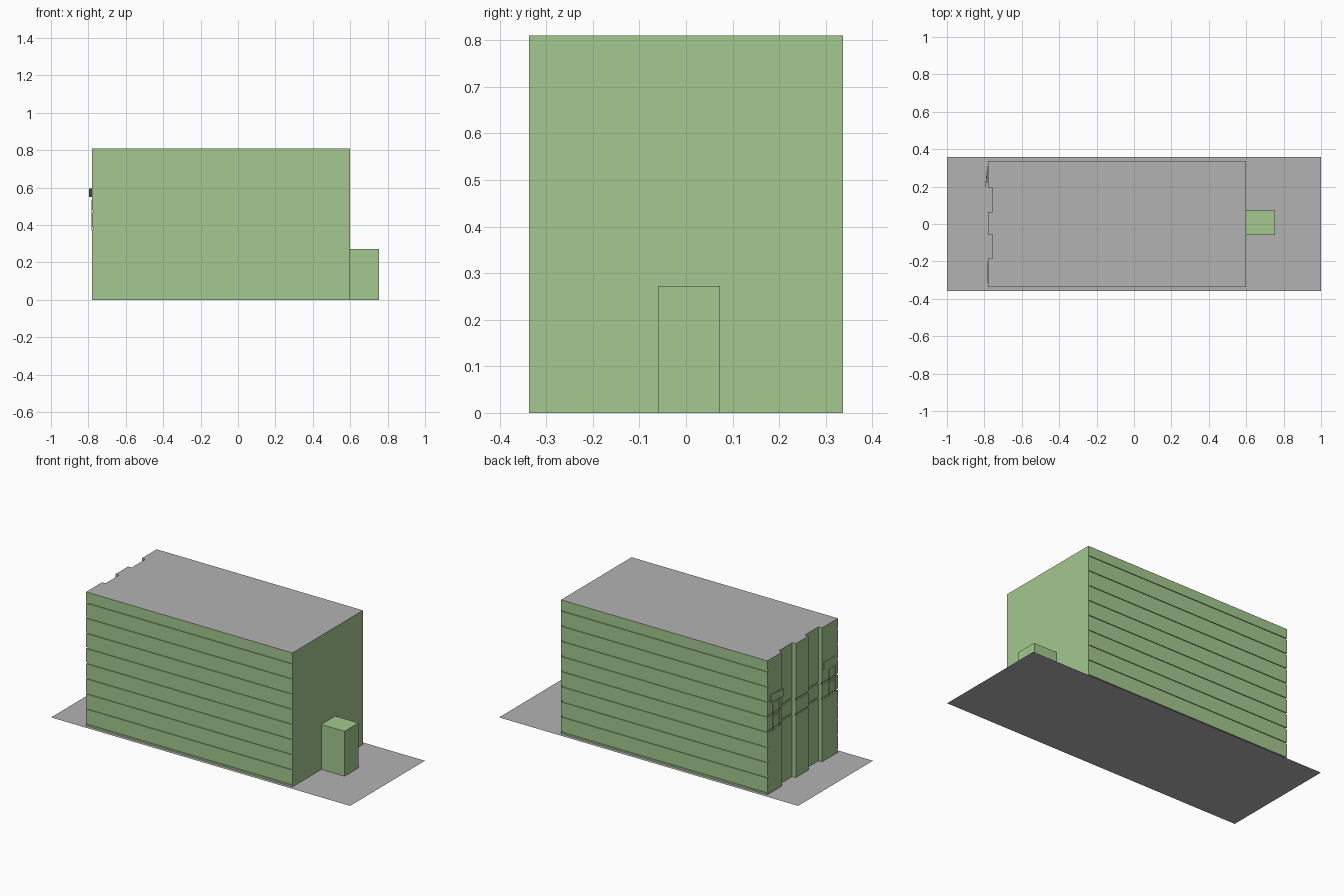
import bpy, bmesh

cube = bpy.data.objects.get("Cube")
if cube:
    bpy.data.objects.remove(cube, do_unlink=True)


def material(name, colour):
    m = bpy.data.materials.new(name)
    m.use_nodes = True
    m.diffuse_color = colour
    m.node_tree.nodes["Principled BSDF"].inputs["Base Color"].default_value = colour
    return m


GREEN = material("wall green", (0.37, 0.58, 0.28, 1))
GREY = material("concrete grey", (0.45, 0.45, 0.45, 1))

LEFT, RIGHT, HALF, TOP = -0.78, 0.60, 0.337, 0.81
GROOVE = 0.005


def finish(name, bm, mats):
    bmesh.ops.recalc_face_normals(bm, faces=bm.faces)
    me = bpy.data.meshes.new(name)
    bm.to_mesh(me)
    bm.free()
    for m in mats:
        me.materials.append(m)
    ob = bpy.data.objects.new(name, me)
    bpy.context.collection.objects.link(ob)
    return ob


def prism(bm, outline, z0, z1):
    """Extrude a plan outline upwards; leave it open where it meets the ground."""
    low = [bm.verts.new((x, y, z0)) for x, y in outline]
    high = [bm.verts.new((x, y, z1)) for x, y in outline]
    n = len(outline)
    for i in range(n):
        j = (i + 1) % n
        bm.faces.new((low[i], low[j], high[j], high[i]))
    top = bm.faces.new(high)
    if z0 > 0:
        bm.faces.new(low[::-1])
    top.material_index = 1 if z1 >= TOP else 0


def rect(x0, x1, y0, y1):
    return [(x0, y0), (x1, y0), (x1, y1), (x0, y1)]


def plan(half, end):
    """Building plan with two upright recesses in the end wall."""
    deep = end + 0.024
    pts = [(RIGHT - GROOVE, -half), (RIGHT - GROOVE, half), (end, half)]
    for a, b in ((0.195, 0.065), (-0.055, -0.185)):
        pts += [(end, a), (deep, a), (deep, b), (end, b)]
    return pts + [(end, -half)]


# Main block: storeys separated by narrow grooves
bm = bmesh.new()
z = 0
for i in range(9):
    mid = 0.015 + i * 0.0915
    prism(bm, plan(HALF, LEFT), z, mid - 0.005)
    end = LEFT + GROOVE if i in (4, 5) else LEFT
    prism(bm, plan(HALF - GROOVE, end), mid - 0.005, mid + 0.005)
    z = mid + 0.005
prism(bm, plan(HALF, LEFT), z, TOP)
# Plain end wall closing the grooves
prism(bm, rect(RIGHT - GROOVE, RIGHT, -HALF, HALF), 0, TOP)
finish("main_block", bm, [GREEN, GREY])

# Entrance annexe
bm = bmesh.new()
prism(bm, rect(RIGHT, 0.755, -0.06, 0.073), 0, 0.272)
finish("entrance_annexe", bm, [GREEN])

# Window frames on the recessed end
for side, y0, y1 in (("back", 0.22, 0.29), ("front", -0.315, -0.25)):
    bm = bmesh.new()
    for h in (0.37, 0.45, 0.53):
        prism(bm, rect(LEFT - 0.004, LEFT, y0, y1), h, h + 0.006)
    for y in (y0, y1 - 0.006):
        prism(bm, rect(LEFT - 0.004, LEFT, y, y + 0.006), 0.37, 0.536)
    finish(side + "_window_frame", bm, [GREEN])

# Panels above the windows, one of them standing ajar
for side, y0, y1, out in (("back", 0.2, 0.31, 0.016), ("front", -0.31, -0.2, 0.004)):
    bm = bmesh.new()
    prism(bm, [(LEFT - out, y0), (LEFT - out + 0.004, y0),
               (LEFT, y1), (LEFT - 0.004, y1)], 0.55, 0.595)
    finish(side + "_panel", bm, [GREEN])

# Ground sheet
bm = bmesh.new()
bm.faces.new([bm.verts.new((x, y, 0)) for x, y in rect(-1, 1, -0.357, 0.357)])
ground = finish("ground_sheet", bm, [GREY])
